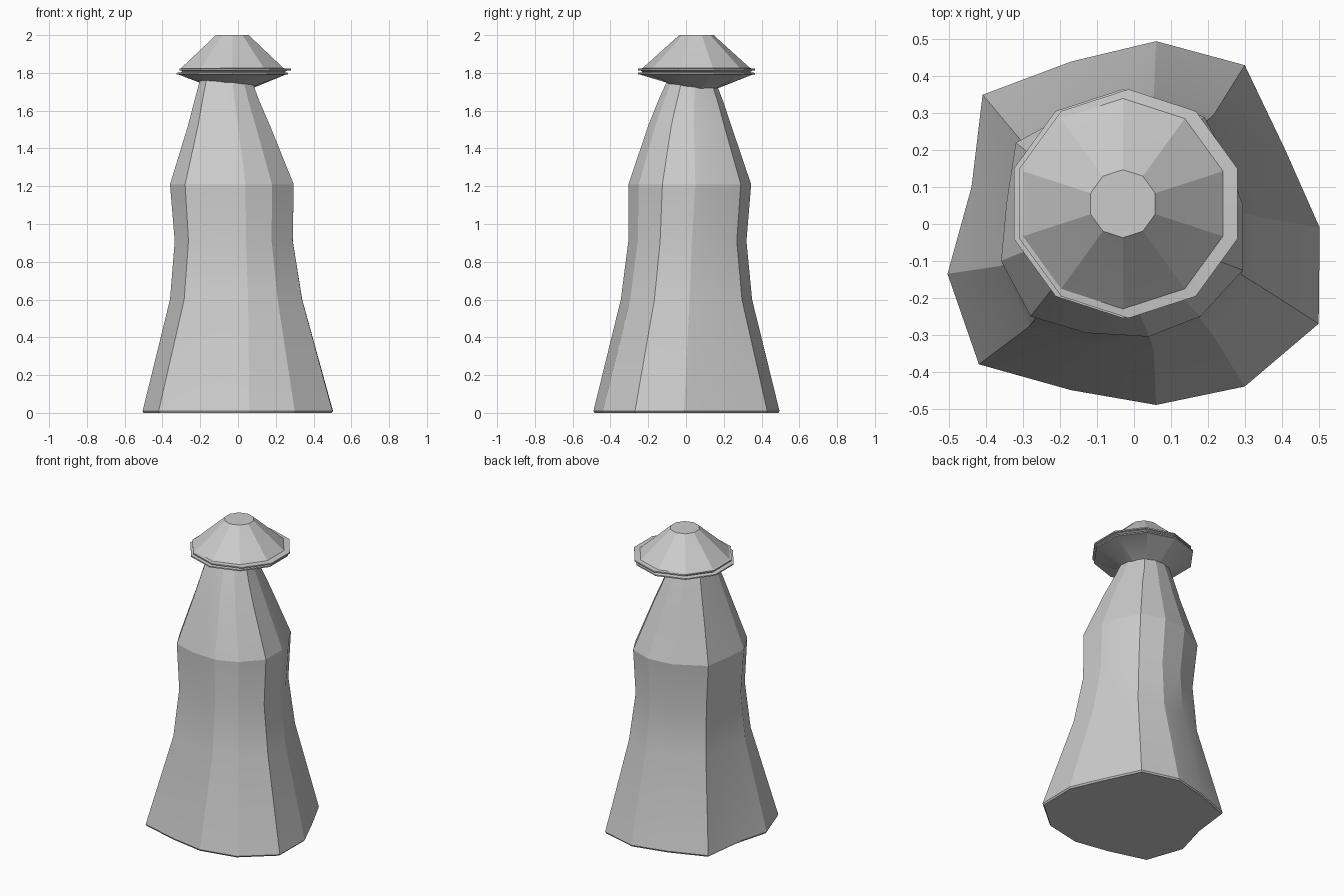
import bpy, math

if "Cube" in bpy.data.objects:
    bpy.data.objects.remove(bpy.data.objects["Cube"])

# Hem and chest outlines, matching points anticlockwise from the front left
HEM = [(-.42, -.38), (-.17, -.45), (.06, -.49), (.30, -.44), (.50, -.27), (.503, -.01), (.41, .20),
       (.30, .43), (.06, .495), (-.17, .44), (-.41, .35), (-.44, .10), (-.505, -.135)]
CHEST = [(-.28, -.25), (-.13, -.295), (.04, -.305), (.18, -.25), (.295, -.125), (.295, .05), (.25, .18),
         (.19, .29), (.04, .345), (-.13, .325), (-.32, .22), (-.345, .06), (-.36, -.10)]


def fit(points, lo, hi):
    """Stretch values so they span lo..hi."""
    a, b = min(points), max(points)
    return [lo + (p - a) / (b - a) * (hi - lo) for p in points]


def robe_ring(z, blend, x0, x1, y0, y1, tilt=0):
    pts = [(h[0] * blend + c[0] * (1 - blend), h[1] * blend + c[1] * (1 - blend))
           for h, c in zip(HEM, CHEST)]
    xs = fit([p[0] for p in pts], x0, x1)
    ys = fit([p[1] for p in pts], y0, y1)
    return [(x, y, z - tilt * (x + y)) for x, y in zip(xs, ys)]


def hat_ring(z, r, cx=-.03, cy=.055, tilt=0):
    ring = []
    for i in range(10):
        a = math.radians(36 * i - 90)
        dx, dy = r * math.cos(a), r * math.sin(a)
        ring.append((cx + dx, cy + dy, z - tilt * (dx + dy)))
    return ring


def loft(name, rings, angle):
    n = len(rings[0])
    verts = [v for r in rings for v in r]
    faces = [(k * n + i, k * n + (i + 1) % n, (k + 1) * n + (i + 1) % n, (k + 1) * n + i)
             for k in range(len(rings) - 1) for i in range(n)]
    faces.append(tuple(reversed(range(n))))
    faces.append(tuple(range(len(verts) - n, len(verts))))
    mesh = bpy.data.meshes.new(name)
    mesh.from_pydata(verts, [], faces)
    obj = bpy.data.objects.new(name, mesh)
    bpy.context.collection.objects.link(obj)
    bpy.ops.object.select_all(action='DESELECT')
    obj.select_set(True)
    bpy.context.view_layer.objects.active = obj
    bpy.ops.object.shade_smooth_by_angle(angle=math.radians(angle))
    return obj


# Flared robe tapering to a neck tucked under the hat
loft("robe", [
    robe_ring(0, 1, -.50, .495, -.485, .49),
    robe_ring(.01, 1, -.505, .503, -.49, .495),
    robe_ring(.60, .3, -.36, .34, -.345, .35),
    robe_ring(.91, .1, -.335, .29, -.305, .32),
    robe_ring(1.21, 0, -.36, .295, -.305, .345),
    robe_ring(1.52, 0, -.265, .17, -.20, .24),
    robe_ring(1.65, 0, -.228, .115, -.145, .20, .05),
    robe_ring(1.745, 0, -.20, .08, -.10, .165, .1),
], 14)

# Ten-sided hat: tilted underside, two thin brims, cone and flat top
loft("hat", [
    hat_ring(1.735, .14, -.06, .035, .1),
    hat_ring(1.79, .295),
    hat_ring(1.792, .31),
    hat_ring(1.800, .31),
    hat_ring(1.804, .285, -.025),
    hat_ring(1.812, .295, -.02),
    hat_ring(1.814, .31, -.015),
    hat_ring(1.822, .31, -.015),
    hat_ring(1.825, .285),
    hat_ring(1.992, .100),
    hat_ring(2.0, .092),
], 14)
